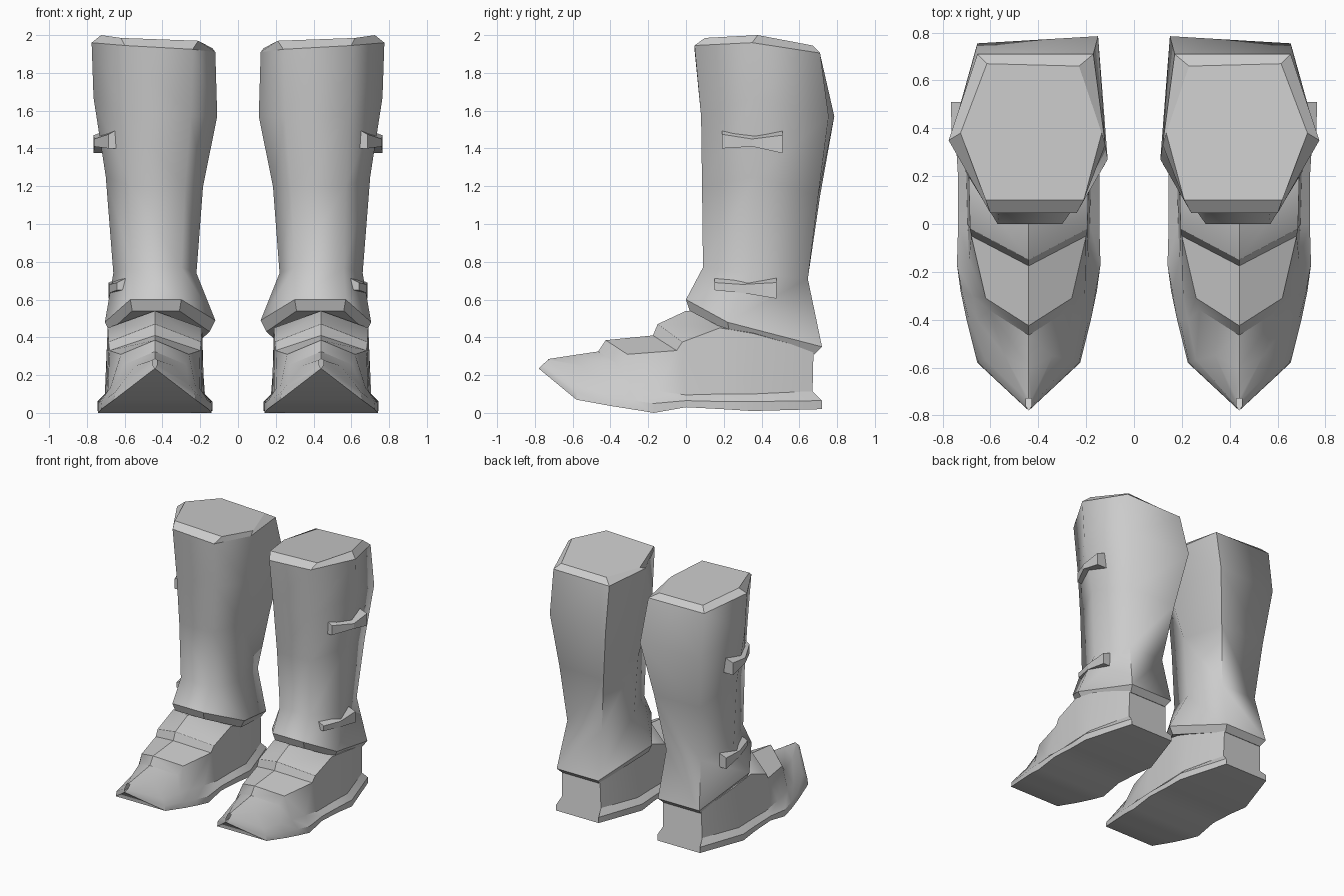
import bpy
import bmesh
import math

cube = bpy.data.objects.get("Cube")
if cube:
    bpy.data.objects.remove(cube)

grey = bpy.data.materials.new("plain grey")
grey.use_nodes = True
grey.diffuse_color = (0.6, 0.6, 0.6, 1)
grey.node_tree.nodes["Principled BSDF"].inputs["Base Color"].default_value = (0.6, 0.6, 0.6, 1)


def loft(name, rings, cap_start=False, cap_end=False, smooth=None):
    """Skin closed rings of equal length, then mirror to make the pair."""
    bm = bmesh.new()
    loops = [[bm.verts.new(p) for p in ring] for ring in rings]
    n = len(loops[0])
    for a, b in zip(loops, loops[1:]):
        for i in range(n):
            j = (i + 1) % n
            bm.faces.new((a[i], a[j], b[j], b[i]))
    if cap_start:
        bm.faces.new(loops[0][::-1])
    if cap_end:
        bm.faces.new(loops[-1])
    bmesh.ops.remove_doubles(bm, verts=bm.verts, dist=0.0005)
    bmesh.ops.recalc_face_normals(bm, faces=bm.faces)
    mesh = bpy.data.meshes.new(name)
    bm.to_mesh(mesh)
    bm.free()
    mesh.materials.append(grey)
    obj = bpy.data.objects.new(name, mesh)
    bpy.context.collection.objects.link(obj)
    if smooth:
        bpy.ops.object.select_all(action='DESELECT')
        obj.select_set(True)
        bpy.context.view_layer.objects.active = obj
        bpy.ops.object.shade_smooth_by_angle(angle=math.radians(smooth))
    obj.modifiers.new("pair", 'MIRROR').use_clip = False
    return obj


# Hexagonal rings run: front inner, front outer, outer, back outer, back inner, inner
def hexagon(xs, ys, zs):
    return list(zip(xs, ys, zs))


under = hexagon((.31, .56, .68, .6, .28, .15), (.02, .02, .23, .68, .68, .25),
                (.54, .54, .43, .31, .31, .43))
flare = hexagon((.3, .57, .705, .62, .26, .12), (0, 0, .22, .72, .72, .25),
                (.6, .6, .48, .35, .35, .49))
ankle = hexagon((.3, .56, .66, .58, .28, .22), (.09, .09, .35, .645, .645, .33),
                (.77, .77, .74, .71, .71, .74))
shin = hexagon((.28, .57, .7, .61, .22, .185), (.085, .085, .37, .7, .71, .33),
               (1.2, 1.2, 1.25, 1.15, 1.15, 1.2))
calf = hexagon((.25, .59, .765, .655, .15, .11), (.08, .08, .36, .755, .785, .27),
               (1.57, 1.57, 1.67, 1.57, 1.57, 1.57))
rim = hexagon((.24, .6, .775, .655, .17, .12), (.045, .045, .35, .71, .71, .33),
              (1.925, 1.945, 1.96, 1.905, 1.9, 1.91))
top = hexagon((.21, .62, .725, .615, .23, .135), (.1, .1, .38, .67, .66, .38),
              (1.97, 1.985, 2, 1.945, 1.935, 1.93))

loft("shaft", [flare, ankle, shin, calf, rim], smooth=75)
loft("top_rim", [rim, top], cap_end=True)
loft("ankle_band", [under, flare], cap_start=True)


# Foot sections: half outline of ridge, shoulder, seam, welt, bottom
CENTRE = .44


def section(ridge, *side):
    half = [(CENTRE + w, y, z) for w, y, z in side]
    other = [(CENTRE - w, y, z) for w, y, z in reversed(side)]
    return [(CENTRE, *ridge)] + half + other


foot = [
    # toe tip
    section((-.73, .285), (.012, -.73, .28), (.012, -.76, .255), (.004, -.775, .24), (0, -.78, .235)),
    # toe corner
    section((-.6, .305), (.1, -.55, .25), (.18, -.57, .15), (.21, -.58, .11), (.215, -.58, .07)),
    # first overlapping plate
    section((-.465, .325), (.165, -.36, .255), (.215, -.4, .14), (.25, -.4, .08), (.26, -.4, .037)),
    section((-.425, .385), (.18, -.31, .31), (.235, -.3, .135), (.28, -.28, .065), (.285, -.28, .018)),
    # second overlapping plate
    section((-.175, .41), (.24, -.05, .33), (.25, -.15, .115), (.3, -.17, .05), (.3, -.17, 0)),
    section((-.15, .47), (.245, -.02, .375), (.255, 0, .095), (.295, 0, .065), (.295, 0, .03)),
    # instep, arch and heel
    section((0, .54), (.25, .18, .45), (.26, .18, .1), (.295, .19, .06), (.295, .19, .02)),
    section((.2, .52), (.24, .36, .42), (.265, .35, .1), (.305, .35, .06), (.305, .35, .01)),
    section((.67, .34), (.165, .675, .33), (.17, .67, .115), (.185, .72, .065), (.185, .72, .02)),
]
loft("foot", foot, cap_end=True, smooth=32)


# Bow-shaped side straps: y, low z, high z, inner x, outer x
def strap(name, stations):
    loft(name, [[(a, y, lo), (b, y, lo), (b, y, hi - .03), (a, y, hi)]
                for y, lo, hi, a, b in stations], True, True)


strap("upper_strap", [(.19, 1.4, 1.505, .63, .685), (.35, 1.41, 1.48, .7, .762),
                      (.51, 1.375, 1.5, .68, .765)])
strap("lower_strap", [(.15, .65, .72, .58, .64), (.3, .635, .71, .63, .68),
                      (.48, .605, .72, .61, .685)])
